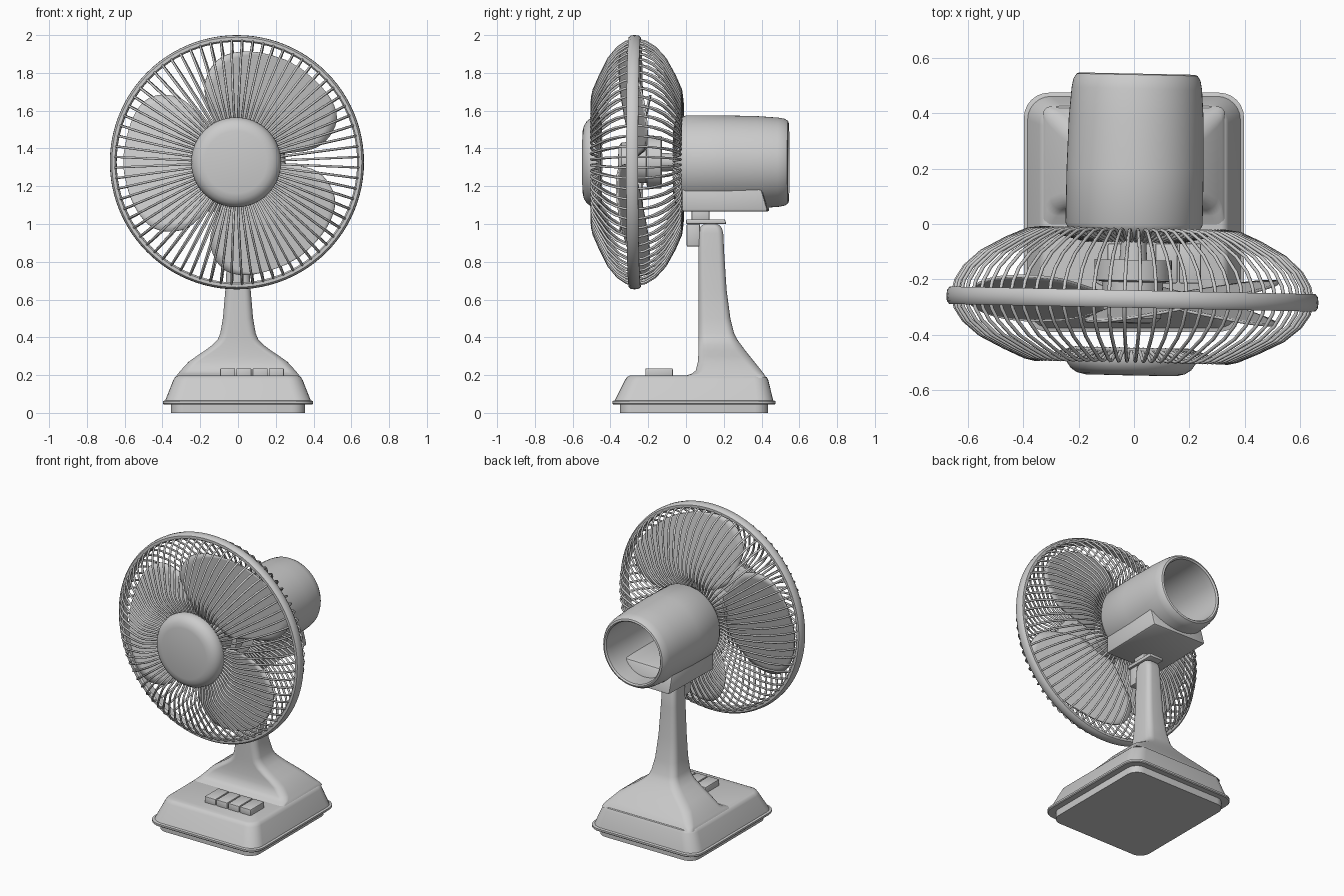
import bpy, bmesh, math
from mathutils import Matrix

if "Cube" in bpy.data.objects:
    bpy.data.objects.remove(bpy.data.objects["Cube"])

HZ = 1.327          # height of the fan axis
head = []           # parts that turn together


def finish(name, bm, angle=35, in_head=False):
    bmesh.ops.remove_doubles(bm, verts=bm.verts, dist=1e-5)
    bmesh.ops.recalc_face_normals(bm, faces=bm.faces)
    me = bpy.data.meshes.new(name)
    bm.to_mesh(me)
    bm.free()
    ob = bpy.data.objects.new(name, me)
    bpy.context.collection.objects.link(ob)
    select(ob)
    bpy.ops.object.shade_smooth_by_angle(angle=math.radians(angle))
    if in_head:
        head.append(ob)
    return ob


def select(ob):
    bpy.ops.object.select_all(action='DESELECT')
    ob.select_set(True)
    bpy.context.view_layer.objects.active = ob


def bridge(bm, a, b):
    n = len(a)
    for i in range(n):
        bm.faces.new((a[i], a[(i + 1) % n], b[(i + 1) % n], b[i]))


def revolve(name, profile, n=64, closed=False):
    """Turn a (radius, y) profile round the fan axis."""
    bm = bmesh.new()
    rings = []
    for r, y in profile:
        rings.append([bm.verts.new((r * math.cos(2 * math.pi * i / n), y,
                                    HZ + r * math.sin(2 * math.pi * i / n))) for i in range(n)])
    for a, b in zip(rings, rings[1:] + (rings[:1] if closed else [])):
        bridge(bm, a, b)
    return finish(name, bm, in_head=True)


def loft(name, rows, angle=35):
    """Stack rounded rectangles: (z, half width, y front, y back, corner radius)."""
    bm = bmesh.new()
    rings = []
    for z, hw, y0, y1, r in rows:
        ring = []
        for k, (sx, cy) in enumerate(((1, y1 - r), (-1, y1 - r), (-1, y0 + r), (1, y0 + r))):
            for i in range(7):
                a = math.pi / 2 * (k + i / 6)
                ring.append(bm.verts.new((sx * (hw - r) + r * math.cos(a), cy + r * math.sin(a), z)))
        rings.append(ring)
    for a, b in zip(rings, rings[1:]):
        bridge(bm, a, b)
    bm.faces.new(rings[0])
    bm.faces.new(rings[-1])
    return finish(name, bm, angle)


def box(name, x0, x1, y0, y1, z0, z1, bevel=0.008, back_slope=0.0, in_head=False):
    bm = bmesh.new()
    bmesh.ops.create_cube(bm, size=1)
    for v in bm.verts:
        top = v.co.z > 0
        y = y1 - (back_slope if top else 0) if v.co.y > 0 else y0
        v.co = (x1 if v.co.x > 0 else x0, y, z1 if top else z0)
    bmesh.ops.bevel(bm, geom=bm.edges[:], offset=bevel, segments=2, profile=0.5, affect='EDGES')
    return finish(name, bm, in_head=in_head)


# base with foot, flange and sloped body
loft("base", [(0, .355, -.35, .435, .07), (.045, .355, -.35, .435, .07),
              (.045, .393, -.385, .47, .085), (.05, .398, -.39, .475, .09),
              (.062, .398, -.39, .475, .09), (.066, .385, -.377, .462, .085),
              (.175, .342, -.322, .435, .075), (.19, .333, -.312, .427, .07),
              (.197, .318, -.298, .412, .06)])

# flared column
loft("column", [(.185, .33, -.02, .425, .03), (.198, .325, .0, .417, .03), (.207, .318, .03, .412, .04),
                (.225, .303, .052, .398, .045), (.27, .262, .063, .362, .05), (.30, .22, .065, .338, .05),
                (.33, .175, .065, .314, .05), (.36, .135, .065, .292, .05), (.39, .107, .065, .27, .045),
                (.42, .094, .065, .255, .04), (.5, .08, .065, .235, .04), (.65, .067, .065, .215, .035),
                (.85, .056, .065, .202, .03), (.95, .052, .066, .197, .03), (.978, .05, .072, .19, .03),
                (.993, .045, .083, .178, .03), (1.0, .036, .098, .165, .025)], 50)

# speed buttons
for i in range(4):
    cx = -.055 + .086 * i
    box(f"button_{i + 1}", cx - .04, cx + .04, -.215, -.07, .185, .236, .006)

# tilt joint below the motor
box("joint_block", -.04, .04, .003, .075, .88, 1.0)
box("joint_plate", -.05, .05, .0, .213, 1.0, 1.024, .005, .006)
box("joint_pin", -.025, .025, .03, .125, 1.015, 1.08, .008, in_head=True)

# motor housing, open at the back
revolve("motor_housing", [(0, -.06), (.185, -.06), (.21, -.045), (.235, -.025), (.248, 0), (.248, .2),
                          (.244, .38), (.236, .49), (.23, .522), (.219, .54), (.208, .544), (.2, .535),
                          (.198, .49), (.205, .3), (.21, .0), (0, .0)])
box("motor_underside", -.195, .195, -.02, .44, 1.065, 1.2, .015, .04, True)

# hub and shaft
revolve("hub", [(0, -.36), (.085, -.357), (.105, -.34), (.11, -.21), (.14, -.205), (.14, -.13),
                (.05, -.13), (.045, -.05), (0, -.05)], 48)

# blades: rows of (distance from axis, lower edge, upper edge)
rows = [(.09, -.14, .10), (.15, -.24, .17), (.23, -.335, .285), (.29, -.362, .34), (.36, -.37, .357),
        (.42, -.36, .357), (.47, -.332, .343), (.52, -.275, .297), (.56, -.2, .225),
        (.585, -.12, .135), (.6, -.04, .045)]
for k in range(3):
    bm = bmesh.new()
    grid = []
    for u, lo, hi in rows:
        vs = [lo + (hi - lo) * j / 8 for j in range(9)]
        grid.append([bm.verts.new((-u, -.275 + .22 * v, v)) for v in vs])
    for a, b in zip(grid, grid[1:]):
        for j in range(8):
            bm.faces.new((a[j], a[j + 1], b[j + 1], b[j]))
    bm.transform(Matrix.Translation((0, 0, HZ)) @ Matrix.Rotation(math.radians(120 * k), 4, 'Y'))
    blade = finish(f"blade_{k + 1}", bm, in_head=True)
    sub = blade.modifiers.new("smooth", 'SUBSURF')
    sub.levels = sub.render_levels = 1
    sol = blade.modifiers.new("thickness", 'SOLIDIFY')
    sol.thickness, sol.offset = .01, 0

# guard rim and front cap
revolve("guard_rim", [(.645, -.303), (.662, -.303), (.671, -.292), (.673, -.272), (.671, -.252),
                      (.662, -.24), (.645, -.24), (.637, -.25), (.637, -.293)], 96, True)
revolve("guard_cap", [(0, -.548), (.165, -.547), (.195, -.54), (.218, -.525), (.232, -.505), (.238, -.48),
                      (.235, -.458), (.22, -.448), (0, -.448)])


# guard wires
def wires(name, profile, n=72):
    cu = bpy.data.curves.new(name, 'CURVE')
    cu.dimensions = '3D'
    cu.bevel_depth, cu.bevel_resolution, cu.use_fill_caps = .0065, 1, True
    for i in range(n):
        a = 2 * math.pi * (i + .5) / n
        sp = cu.splines.new('POLY')
        sp.points.add(len(profile) - 1)
        for p, (r, y) in zip(sp.points, profile):
            p.co = (r * math.cos(a), y, HZ + r * math.sin(a), 1)
    ob = bpy.data.objects.new(name, cu)
    bpy.context.collection.objects.link(ob)
    select(ob)
    bpy.ops.object.convert(target='MESH')
    ob = bpy.context.object
    bpy.ops.object.shade_smooth_by_angle(angle=math.radians(65))
    head.append(ob)


wires("guard_front_wires", [(.65, -.28), (.64, -.315), (.61, -.36), (.55, -.41), (.46, -.455),
                            (.385, -.488), (.35, -.496), (.32, -.493), (.27, -.472), (.2, -.452)])
wires("guard_back_wires", [(.65, -.26), (.64, -.215), (.61, -.165), (.55, -.11), (.46, -.06),
                           (.385, -.027), (.33, -.02), (.29, -.024), (.25, -.042), (.17, -.062)])

# the head is turned very slightly on its stand
for ob in head:
    ob.rotation_euler.z = math.radians(-1.2)
